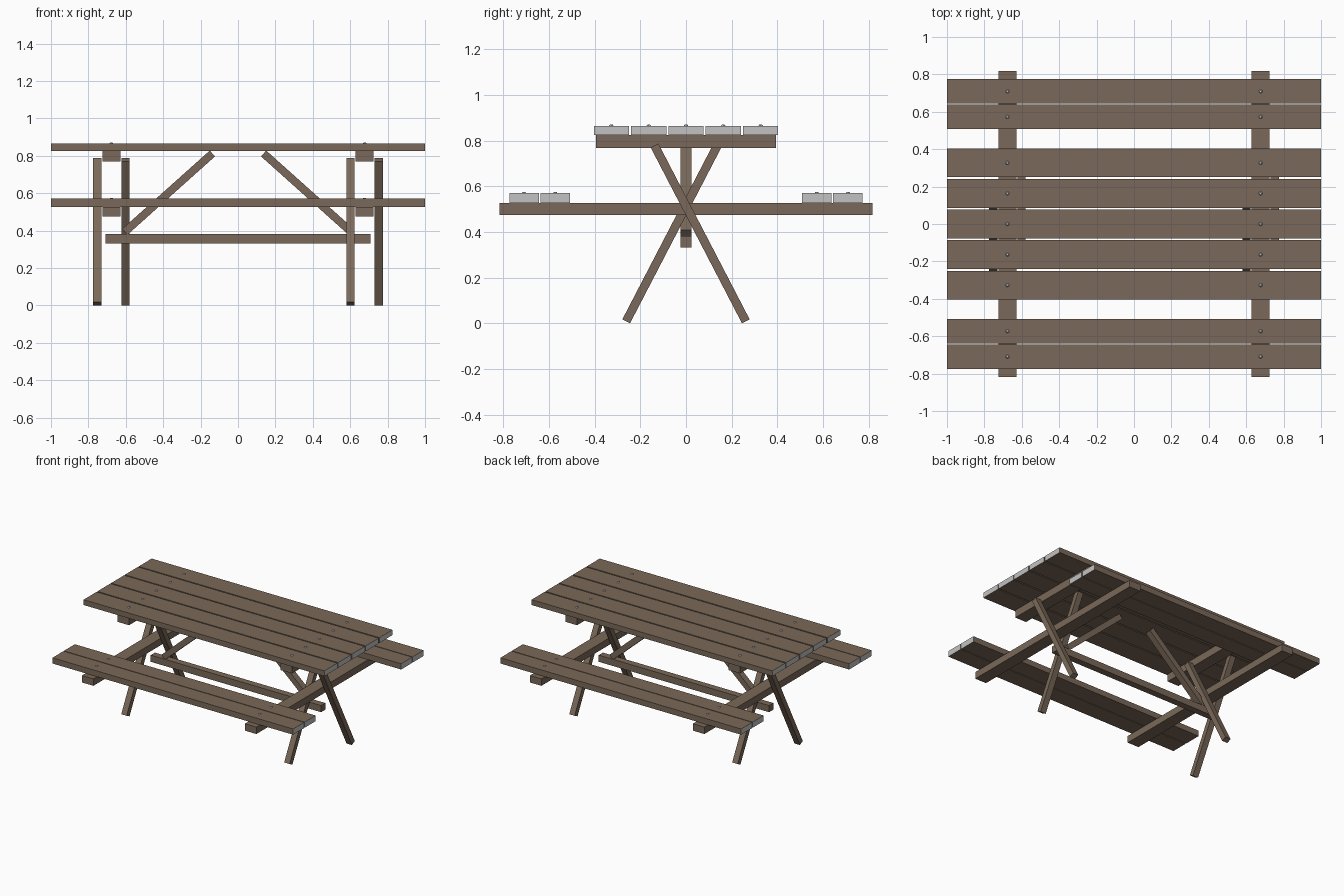
import bpy
import bmesh
from mathutils import Matrix, Vector

default = bpy.data.objects.get("Cube")
if default:
    bpy.data.objects.remove(default, do_unlink=True)


def make_material(name, rgb):
    mat = bpy.data.materials.new(name)
    mat.use_nodes = True
    color = (*rgb, 1)
    mat.diffuse_color = color
    mat.node_tree.nodes["Principled BSDF"].inputs["Base Color"].default_value = color
    return mat


WOOD = make_material("brown_wood", (0.195, 0.141, 0.10))
GREY = make_material("pale_grey", (0.54, 0.54, 0.54))


def finish(name, bm, materials):
    mesh = bpy.data.meshes.new(name)
    bm.to_mesh(mesh)
    bm.free()
    for mat in materials:
        mesh.materials.append(mat)
    obj = bpy.data.objects.new(name, mesh)
    bpy.context.collection.objects.link(obj)
    return obj


def box(name, center, size, grey_ends=False):
    """Axis-aligned timber, optionally with pale faces at its x ends."""
    bm = bmesh.new()
    bmesh.ops.create_cube(bm, size=1)
    bmesh.ops.scale(bm, vec=size, verts=bm.verts)
    bmesh.ops.translate(bm, vec=center, verts=bm.verts)
    bm.normal_update()
    if grey_ends:
        for face in bm.faces:
            face.material_index = int(abs(face.normal.x) > 0.9)
    return finish(name, bm, [WOOD, GREY] if grey_ends else [WOOD])


def strut(name, start, end, side, width, thickness):
    """Square-cut timber from start to end; width runs along side."""
    start, end, side = Vector(start), Vector(end), Vector(side)
    along = (end - start).normalized()
    across = along.cross(side)
    frame = Matrix((side, across, along)).transposed().to_4x4()
    frame.translation = (start + end) / 2
    bm = bmesh.new()
    bmesh.ops.create_cube(bm, size=1)
    bmesh.ops.scale(bm, vec=(width, thickness, (end - start).length), verts=bm.verts)
    bmesh.ops.transform(bm, matrix=frame, verts=bm.verts)
    return finish(name, bm, [WOOD])


def bolt(name, x, y, z):
    bm = bmesh.new()
    bmesh.ops.create_cone(bm, cap_ends=True, segments=8, radius1=0.011,
                          radius2=0.006, depth=0.006)
    bmesh.ops.translate(bm, vec=(x, y, z + 0.002), verts=bm.verts)
    return finish(name, bm, [GREY])


FRAME_X = 0.677


def plank(name, y, width, bottom, top):
    box(name, (0, y, (bottom + top) / 2), (2, width, top - bottom), True)
    for x in (-FRAME_X, FRAME_X):
        bolt(name + "_bolt", x, y, top)


# Table top and benches
for i in range(5):
    plank("table_plank", (i - 2) * 0.1635, 0.154, 0.825, 0.865)
for side in (-1, 1):
    for y in (0.573, 0.709):
        plank("bench_plank", side * y, 0.13, 0.527, 0.57)

# End frames: cross beams and crossed legs
for side in (-1, 1):
    x = side * FRAME_X
    box("top_beam", (x, 0, 0.7965), (0.095, 0.787, 0.057))
    box("seat_beam", (x, 0, 0.501), (0.095, 1.634, 0.052))
    for offset, lean in ((-0.0755, -1), (0.0755, 1)):
        strut("leg", (x + offset, lean * 0.262, 0.0087),
              (x + offset, -lean * 0.138, 0.779), (1, 0, 0), 0.045, 0.038)
    # Diagonal brace
    strut("brace", (side * 0.605, 0, 0.393), (side * 0.137, 0, 0.812),
          (0, 1, 0), 0.048, 0.042)

# Lower stretcher
box("stretcher", (0, 0, 0.357), (1.416, 0.05, 0.05))
